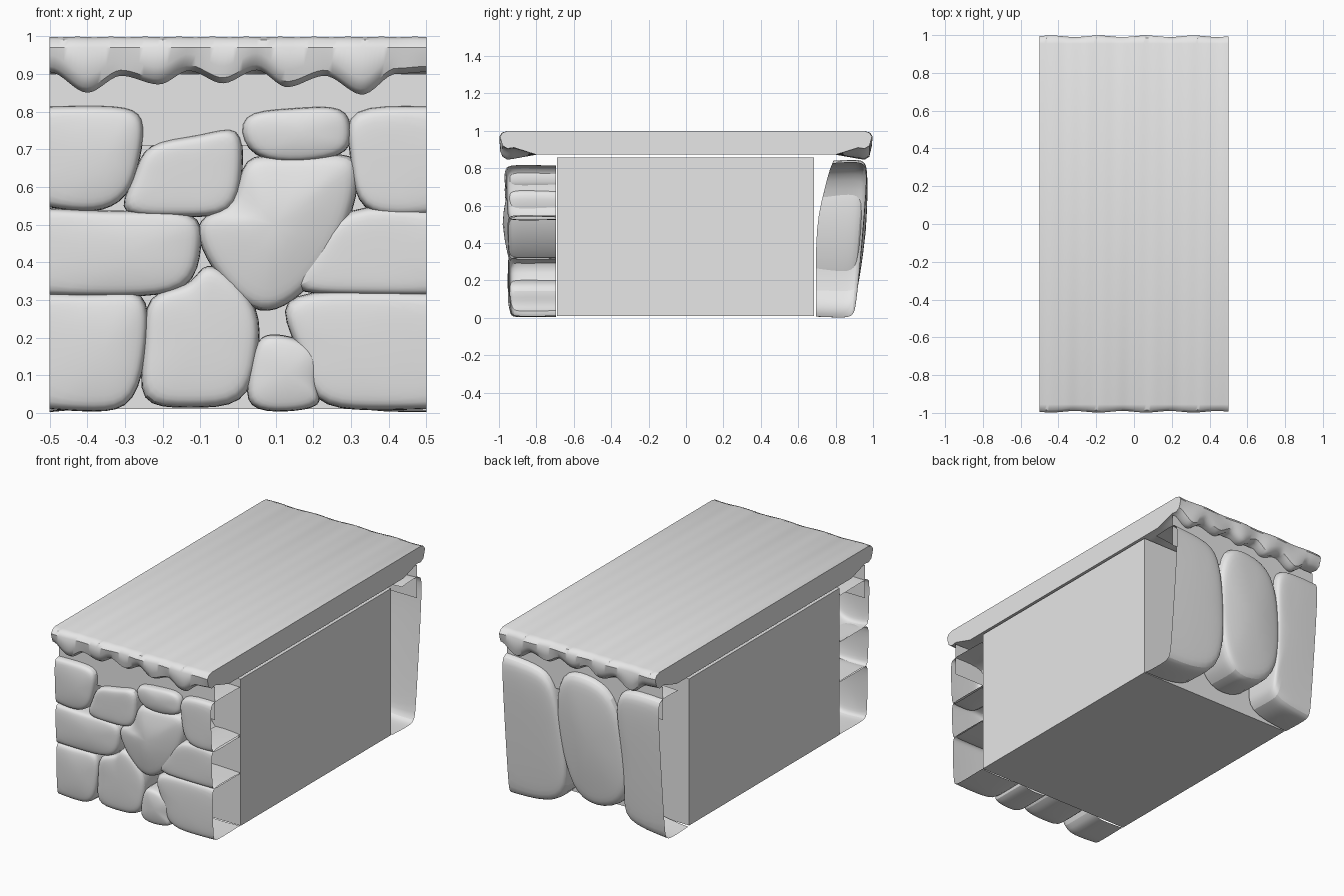
import bpy
import bmesh
import math

cube = bpy.data.objects.get("Cube")
if cube:
    bpy.data.objects.remove(cube, do_unlink=True)

# One stone colour for everything
grey = bpy.data.materials.new("plain_grey_stone")
grey.use_nodes = True
colour = (0.8, 0.8, 0.8, 1)
grey.diffuse_color = colour
grey.node_tree.nodes["Principled BSDF"].inputs["Base Color"].default_value = colour


def make_object(name, bm, smooth_angle=None):
    bmesh.ops.recalc_face_normals(bm, faces=bm.faces)
    mesh = bpy.data.meshes.new(name)
    bm.to_mesh(mesh)
    bm.free()
    mesh.materials.append(grey)
    obj = bpy.data.objects.new(name, mesh)
    bpy.context.collection.objects.link(obj)
    if smooth_angle:
        bpy.ops.object.select_all(action="DESELECT")
        obj.select_set(True)
        bpy.context.view_layer.objects.active = obj
        bpy.ops.object.shade_smooth_by_angle(angle=math.radians(smooth_angle))
    return obj


def on_end(x):
    return abs(x) > 0.495


def add_stone(name, outline, side, bulge=0.02):
    """Rounded shell stone, open at the rear and where it meets the wall's end."""
    count = len(outline)
    cx = sum(p[0] for p in outline) / count
    cz = sum(p[1] for p in outline) / count

    def rear(z):
        lean = max(0, z - 0.6) * 0.4 if side > 0 else 0
        return 0.695 + lean

    def face(z):
        return 0.905 + 0.075 * z if side > 0 else 0.935 + 0.03 * z

    bm = bmesh.new()
    rings = []
    # Rear rim, front shoulder, front face
    for scale, depth in ((1.02, rear),
                         (1.04, lambda z: face(z) - 0.07),
                         (1.02, lambda z: face(z) - 0.008),
                         (0.85, lambda z: face(z) + 0.004)):
        ring = []
        for x, z in outline:
            sx = x if on_end(x) else cx + (x - cx) * scale
            sz = max(0, cz + (z - cz) * scale)
            ring.append(bm.verts.new((sx, side * depth(z), sz)))
        rings.append(ring)
    for number, (inner, outer) in enumerate(zip(rings, rings[1:])):
        for i in range(count):
            j = (i + 1) % count
            open_edge = on_end(outline[i][0]) and on_end(outline[j][0])
            if not open_edge:
                bm.faces.new((inner[i], inner[j], outer[j], outer[i]))
    middle = bm.verts.new((cx, side * (face(cz) + bulge), cz))
    for i in range(count):
        bm.faces.new((rings[-1][i], rings[-1][(i + 1) % count], middle))
    obj = make_object(name, bm, 60)
    subdivide = obj.modifiers.new("rounding", "SUBSURF")
    subdivide.levels = subdivide.render_levels = 2
    subdivide.boundary_smooth = "PRESERVE_CORNERS"
    return obj


# Plain block inside the wall
bm = bmesh.new()
bmesh.ops.create_cube(bm, size=1)
for v in bm.verts:
    v.co = (v.co.x, -0.69 if v.co.y < 0 else 0.685, 0.01 if v.co.z < 0 else 0.857)
make_object("wall_core", bm)

# Drooping lower edge of the capping slab
droop = [(-0.5, .905), (-0.4, .85), (-0.31, .895), (-0.21, .872), (-0.13, .908),
         (-0.04, .875), (0.05, .91), (0.13, .865), (0.23, .895), (0.33, .845),
         (0.42, .9), (0.5, .905)]


def droop_height(x):
    for (ax, az), (bx, bz) in zip(droop, droop[1:]):
        if x <= bx:
            t = (x - ax) / (bx - ax)
            return az + (bz - az) * t * t * (3 - 2 * t)
    return droop[-1][1]


def half_section(x, side):
    low = droop_height(-side * x)
    ripple = 0.0008 * math.sin(x * 70)
    edge = 0.99 + 0.004 * math.sin(x * 25)
    points = [(0.8, 0.872), (0.92, low + 0.005), (0.955, low), (0.98, low + 0.015),
              (edge, low + 0.045), (edge + 0.004, 0.97), (edge - 0.01, 0.99),
              (0.955, 0.998 + ripple)]
    return [(side * y, z) for y, z in points]


# Capping slab lofted from end to end
bm = bmesh.new()
sections = []
steps = 80
for s in range(steps + 1):
    x = s / steps - 0.5
    profile = half_section(x, -1) + half_section(x, 1)[::-1]
    sections.append([bm.verts.new((x, y, z)) for y, z in profile])
for a, b in zip(sections, sections[1:]):
    for i in range(len(a)):
        j = (i + 1) % len(a)
        bm.faces.new((a[i], a[j], b[j], b[i]))
bm.faces.new(sections[0])
bm.faces.new(sections[-1])
make_object("cap_slab", bm, 40)

# Thin panels under the cap, behind the stones
for name, side in (("front_panel", -1), ("back_panel", 1)):
    bm = bmesh.new()
    corners = ((-0.5, 0.71), (0.5, 0.71), (0.5, 0.9), (-0.5, 0.9))
    bm.faces.new([bm.verts.new((x, side * 0.922, z)) for x, z in corners])
    make_object(name, bm)

# Front stones, upper course
add_stone("stone_upper_left", [(-0.5, .81), (-0.31, .815), (-0.245, .79), (-0.26, .68),
                               (-0.29, .57), (-0.38, .53), (-0.5, .55)], -1)
add_stone("stone_upper_middle", [(-0.25, .72), (-0.1, .73), (0.01, .77), (0.01, .65),
                                 (-0.005, .52), (-0.15, .525), (-0.33, .52), (-0.27, .62)],
          -1, 0.005)
add_stone("stone_upper_small", [(0, .8), (0.14, .805), (0.29, .82), (0.3, .74),
                                (0.29, .68), (0.12, .66), (0.02, .69)], -1)
add_stone("stone_upper_right", [(0.28, .815), (0.5, .81), (0.5, .53), (0.4, .52),
                                (0.31, .55), (0.3, .7)], -1, 0.005)

# Front stones, middle course
add_stone("stone_heart", [(0.01, .69), (0.12, .67), (0.29, .69), (0.325, .65),
                          (0.29, .49), (0.21, .36), (0.12, .28), (0.04, .27),
                          (-0.05, .36), (-0.11, .47), (-0.09, .53), (0, .54)], -1, 0.04)
add_stone("stone_middle_left", [(-0.5, .54), (-0.3, .53), (-0.1, .54), (-0.1, .45),
                                (-0.12, .32), (-0.3, .31), (-0.5, .315)], -1)
add_stone("stone_middle_right", [(0.28, .56), (0.5, .535), (0.5, .315), (0.3, .315),
                                 (0.11, .32), (0.2, .42)], -1, 0.005)

# Front stones, lower course
add_stone("stone_lower_left", [(-0.5, .315), (-0.36, .31), (-0.24, .33), (-0.24, .2),
                               (-0.27, .015), (-0.38, .005), (-0.5, .015)], -1)
add_stone("stone_lower_middle", [(-0.25, .32), (-0.12, .33), (-0.1, .39), (-0.04, .385),
                                 (0.06, .28), (0.05, .15), (0.02, .02), (-0.13, .02),
                                 (-0.27, .02), (-0.24, .18)], -1, 0.01)
add_stone("stone_lower_small", [(0.05, .2), (0.1, .21), (0.18, .19), (0.225, .15),
                                (0.2, .07), (0.23, .02), (0.13, 0), (0.02, .01),
                                (0.03, .1)], -1)
add_stone("stone_lower_right", [(0.09, .31), (0.3, .325), (0.5, .315), (0.5, .015),
                                (0.35, .01), (0.19, .02), (0.17, .17)], -1, 0.01)

# Tall back stones
add_stone("back_stone_left", [(0.5, .82), (0.3, .81), (0.19, .76), (0.14, .5),
                              (0.11, .1), (0.28, .015), (0.5, .015)], 1, 0.01)
add_stone("back_stone_middle", [(0.15, .83), (-0.02, .84), (-0.2, .79), (-0.26, .5),
                                (-0.27, .22), (-0.15, .09), (0.05, .08), (0.13, .25),
                                (0.18, .55)], 1, 0.03)
add_stone("back_stone_right", [(-0.5, .82), (-0.32, .83), (-0.2, .8), (-0.24, .5),
                               (-0.25, .2), (-0.22, .04), (-0.5, .015)], 1, 0.01)
